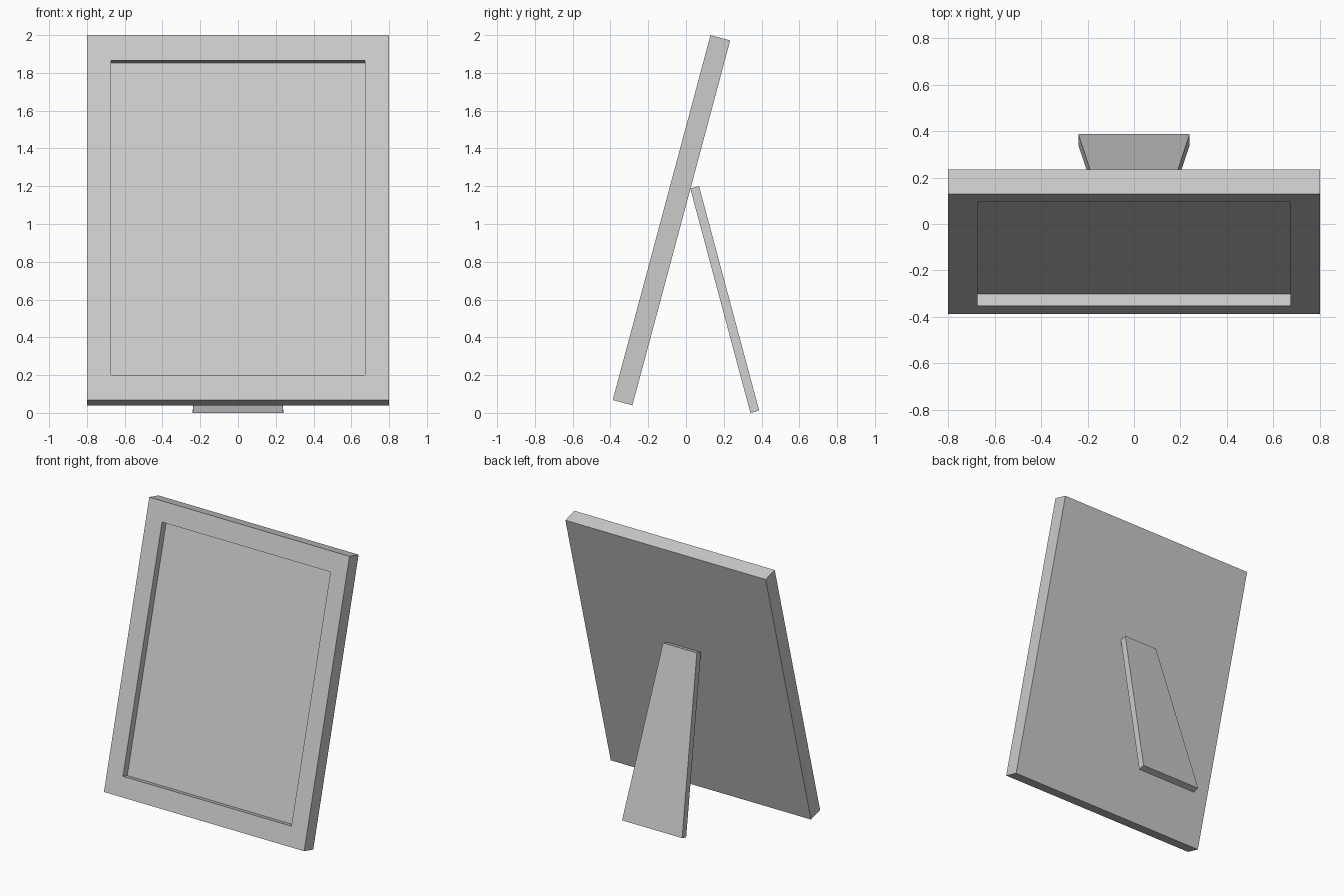
import bpy, bmesh
from math import radians
from mathutils import Matrix

if "Cube" in bpy.data.objects:
    bpy.data.objects.remove(bpy.data.objects["Cube"])

TILT = radians(15)


def slab(bm, width, thick, height):
    """Box with its bottom front edge centred on the origin."""
    m = Matrix.Translation((0, thick / 2, height / 2)) @ Matrix.Diagonal((width, thick, height, 1))
    return bmesh.ops.create_cube(bm, size=1, matrix=m)["verts"]


def finish(name, bm, angle, location):
    bm.transform(Matrix.Translation(location) @ Matrix.Rotation(angle, 4, "X"))
    bmesh.ops.recalc_face_normals(bm, faces=bm.faces)
    mesh = bpy.data.meshes.new(name)
    bm.to_mesh(mesh)
    bm.free()
    bpy.context.collection.objects.link(bpy.data.objects.new(name, mesh))


# Leaning frame with a recessed picture panel on the front
H, T = 2.0, 0.108
bm = bmesh.new()
slab(bm, 1.6, T, H)
bm.normal_update()
front = min(bm.faces, key=lambda f: f.calc_center_median().y)
bmesh.ops.inset_individual(bm, faces=[front], thickness=0.127, use_even_offset=True)
for v in front.verts:
    v.co.z = 0.138 if v.co.z < H / 2 else H - 0.138
panel = bmesh.ops.extrude_discrete_faces(bm, faces=[front])["faces"][0]
bmesh.ops.translate(bm, verts=panel.verts, vec=(0, 0.052, 0))
finish("picture_frame", bm, -TILT, (0, -0.388, 0.068))

# Tapered easel leg behind
bm = bmesh.new()
for v in slab(bm, 0.48, 0.048, 1.23):
    if v.co.z > 0.6:
        v.co.x *= 0.135 / 0.24
finish("easel_leg", bm, TILT, (0, 0.341, 0))
